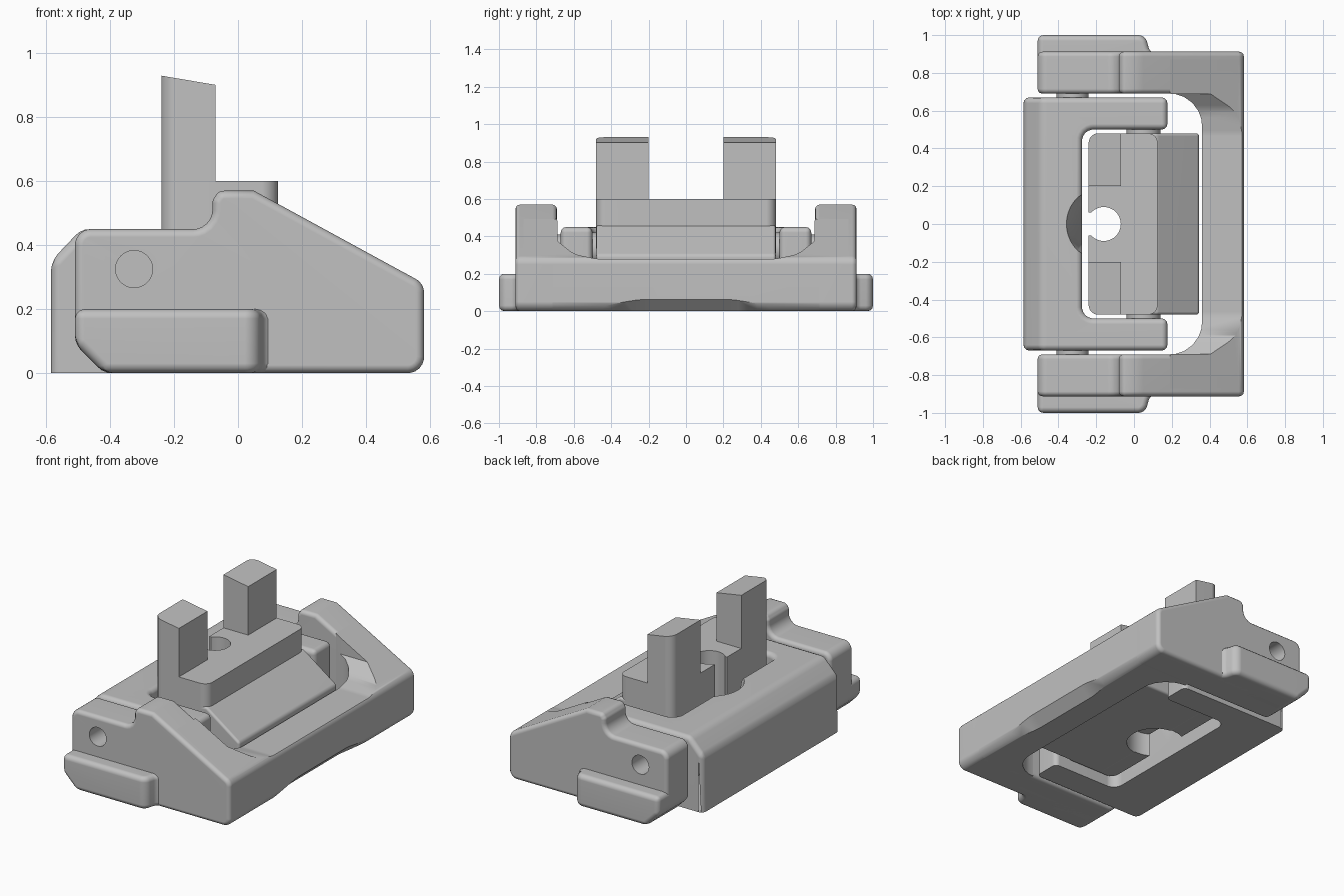
import bpy, bmesh, math
from mathutils import Vector, Matrix

cube = bpy.data.objects.get("Cube")
if cube:
    bpy.data.objects.remove(cube, do_unlink=True)

grey = bpy.data.materials.new("plain grey")
grey.use_nodes = True
grey.diffuse_color = (0.53, 0.53, 0.53, 1)
grey.node_tree.nodes["Principled BSDF"].inputs["Base Color"].default_value = grey.diffuse_color


def rounded(points, steps=6):
    """Turn (a, b, radius) corners into an outline with arcs."""
    out = []
    pts = [(Vector(p[:2]), p[2] if len(p) > 2 else 0) for p in points]
    for i, (p, r) in enumerate(pts):
        if not r:
            out.append(p)
            continue
        u = (pts[i - 1][0] - p).normalized()
        w = (pts[(i + 1) % len(pts)][0] - p).normalized()
        half = u.angle(w) / 2
        centre = p + (u + w).normalized() * r / math.sin(half)
        d = r / math.tan(half)
        a, b = p + u * d - centre, p + w * d - centre
        out += [centre + a.lerp(b, k / steps).normalized() * r for k in range(steps + 1)]
    return out


def add_object(name, bm):
    bmesh.ops.recalc_face_normals(bm, faces=bm.faces)
    mesh = bpy.data.meshes.new(name)
    bm.to_mesh(mesh)
    bm.free()
    mesh.materials.append(grey)
    ob = bpy.data.objects.new(name, mesh)
    bpy.context.collection.objects.link(ob)
    return ob


def prism(name, outline, axis, lo, hi):
    """Extrude an outline along one axis."""
    place = {"x": lambda p, d: (d, p.x, p.y),
             "y": lambda p, d: (p.x, d, p.y),
             "z": lambda p, d: (p.x, p.y, d)}[axis]
    bm = bmesh.new()
    pts = rounded(outline)
    low, high = [[bm.verts.new(place(p, d)) for p in pts] for d in (lo, hi)]
    bm.faces.new(low)
    bm.faces.new(high)
    for i in range(len(pts)):
        j = (i + 1) % len(pts)
        bm.faces.new((low[i], low[j], high[j], high[i]))
    return add_object(name, bm)


def cylinder(name, centre, r1, r2, depth, axis="z"):
    bm = bmesh.new()
    turn = Matrix.Rotation(math.pi / 2, 4, "X") if axis == "y" else Matrix()
    bmesh.ops.create_cone(bm, cap_ends=True, segments=40, radius1=r1, radius2=r2,
                          depth=depth, matrix=Matrix.Translation(centre) @ turn)
    return add_object(name, bm)


def activate(ob):
    bpy.ops.object.select_all(action="DESELECT")
    ob.select_set(True)
    bpy.context.view_layer.objects.active = ob


def cut(ob, *cutters):
    for c in cutters:
        activate(ob)
        m = ob.modifiers.new("cut", "BOOLEAN")
        m.operation, m.object = "DIFFERENCE", c
        bpy.ops.object.modifier_apply(modifier=m.name)
        bpy.data.objects.remove(c, do_unlink=True)


def soften(ob, width):
    activate(ob)
    m = ob.modifiers.new("soften", "BEVEL")
    m.width, m.segments, m.angle_limit = width, 3, math.radians(32)
    m.use_clamp_overlap = False
    bpy.ops.object.modifier_apply(modifier=m.name)


# Outer frame: side arms with pivot holes, side rails and pivot spacers
ARM = [(-0.51, 0.09), (-0.42, 0), (0.582, 0, 0.05), (0.582, 0.28, 0.05), (0.05, 0.57),
       (-0.06, 0.57, 0.03), (-0.08, 0.54, 0.03), (-0.08, 0.45, 0.06), (-0.51, 0.45, 0.05)]
PIVOT = (-0.325, 0.325)
for tag, s in (("back", 1), ("front", -1)):
    arm = prism(tag + "_outer_arm", ARM, "y", s * 0.69, s * 0.912)
    soften(arm, 0.025)
    cut(arm, cylinder("hole", (PIVOT[0], s * 0.9, PIVOT[1]), 0.058, 0.058, 0.24, "y"))
    rail = prism(tag + "_side_rail",
                 [(-0.51, s * 0.8), (-0.51, s), (0.06, s, 0.05), (0.085, s * 0.905, 0.04),
                  (0.2, s * 0.905), (0.2, s * 0.8)], "z", 0, 0.2)
    cut(rail, prism("slope", [(-0.56, 0.14), (-0.37, -0.05), (-0.56, -0.05)], "y", -2, 2))
    soften(rail, 0.03)
    cylinder(tag + "_outer_spacer", (PIVOT[0], s * 0.68, PIVOT[1]), 0.085, 0.085, 0.06, "y")
    cylinder(tag + "_inner_spacer", (0.05, s * 0.49, 0.33), 0.09, 0.09, 0.06, "y")

# Outer frame: crossbar running into the arms, scooped on top and arched below
bar = prism("crossbar", [(0.19, 0), (0.582, 0, 0.05), (0.582, 0.28, 0.05), (0.19, 0.4937)],
            "y", -0.87, 0.87)
under = prism("under_arch", [(-0.5, -0.3), (-0.5, 0.02), (-0.25, 0.06, 0.4), (0.25, 0.06, 0.4),
                             (0.5, 0.02), (0.5, -0.3)], "x", 0.4, 0.65)
for v in under.data.vertices:
    v.co.z += v.co.x - 0.58
cut(bar,
    prism("cavity", [(-1, -0.69), (0.36, -0.69, 0.17), (0.36, 0.69, 0.17), (-1, 0.69)],
          "z", -0.1, 1),
    prism("scoop", [(-0.687, 1), (-0.687, 0.375), (-0.6, 0.305, 0.15), (-0.48, 0.28, 0.15),
                    (0.48, 0.28, 0.15), (0.6, 0.305, 0.15), (0.687, 0.375), (0.687, 1)],
          "x", 0, 1),
    under)

# Inner frame: U shape with sloped outer edge, flat base and conical relief
inner = prism("inner_frame",
              [(-0.585, -0.67), (0.177, -0.67), (0.177, -0.5), (-0.275, -0.5, 0.06),
               (-0.275, 0.5, 0.06), (0.177, 0.5), (0.177, 0.67), (-0.585, 0.67)],
              "z", -0.1, 0.45)
cut(inner, prism("slope", [(-0.642, 0.29), (-0.433, 0.51), (-0.7, 0.51)], "y", -1, 1))
soften(inner, 0.03)
cut(inner, prism("base", [(-1, -0.5), (1, -0.5), (1, 0), (-1, 0)], "y", -1, 1),
    cylinder("relief", (-0.16, 0, 0.23), 0.09, 0.2, 0.46))

# Rocker: wedge body and raised platform with a slotted, counterbored hole
body = prism("rocker_body", [(-0.15, 0.05), (0.31, 0.05), (0.345, 0.1), (0.345, 0.3),
                             (0.12, 0.46), (-0.15, 0.46)], "y", -0.48, 0.48)
soften(body, 0.015)
platform = prism("rocker_platform",
                 [(-0.24, -0.48, 0.05), (0.125, -0.48, 0.05),
                  (0.125, 0.48, 0.05), (-0.24, 0.48, 0.05)], "z", 0.055, 0.6)
for part in (body, platform):
    cut(part, cylinder("bore", (-0.16, 0, 0.5), 0.09, 0.09, 1.4),
        cylinder("counterbore", (-0.16, 0, 0.1), 0.165, 0.165, 0.2),
        prism("slot", [(-0.4, -0.06), (-0.16, -0.06), (-0.16, 0.06), (-0.4, 0.06)],
              "z", -0.1, 1))

# Upright prongs with sloped tops
for tag, s in (("back", 1), ("front", -1)):
    prong = prism(tag + "_prong", [(-0.24, s * 0.2), (-0.07, s * 0.2), (-0.07, s * 0.48),
                                   (-0.24, s * 0.48, 0.05)], "z", 0.55, 0.93)
    for v in prong.data.vertices:
        if v.co.z > 0.7:
            v.co.z -= (v.co.x + 0.24) * 0.17

# Smooth shading with sharp edges kept and large faces shaded flat
for ob in bpy.context.scene.objects:
    if ob.type == "MESH" and grey.name in ob.data.materials:
        activate(ob)
        bpy.ops.object.shade_smooth_by_angle(angle=math.radians(35))
        ob.modifiers.new("flatten", "WEIGHTED_NORMAL").keep_sharp = True
